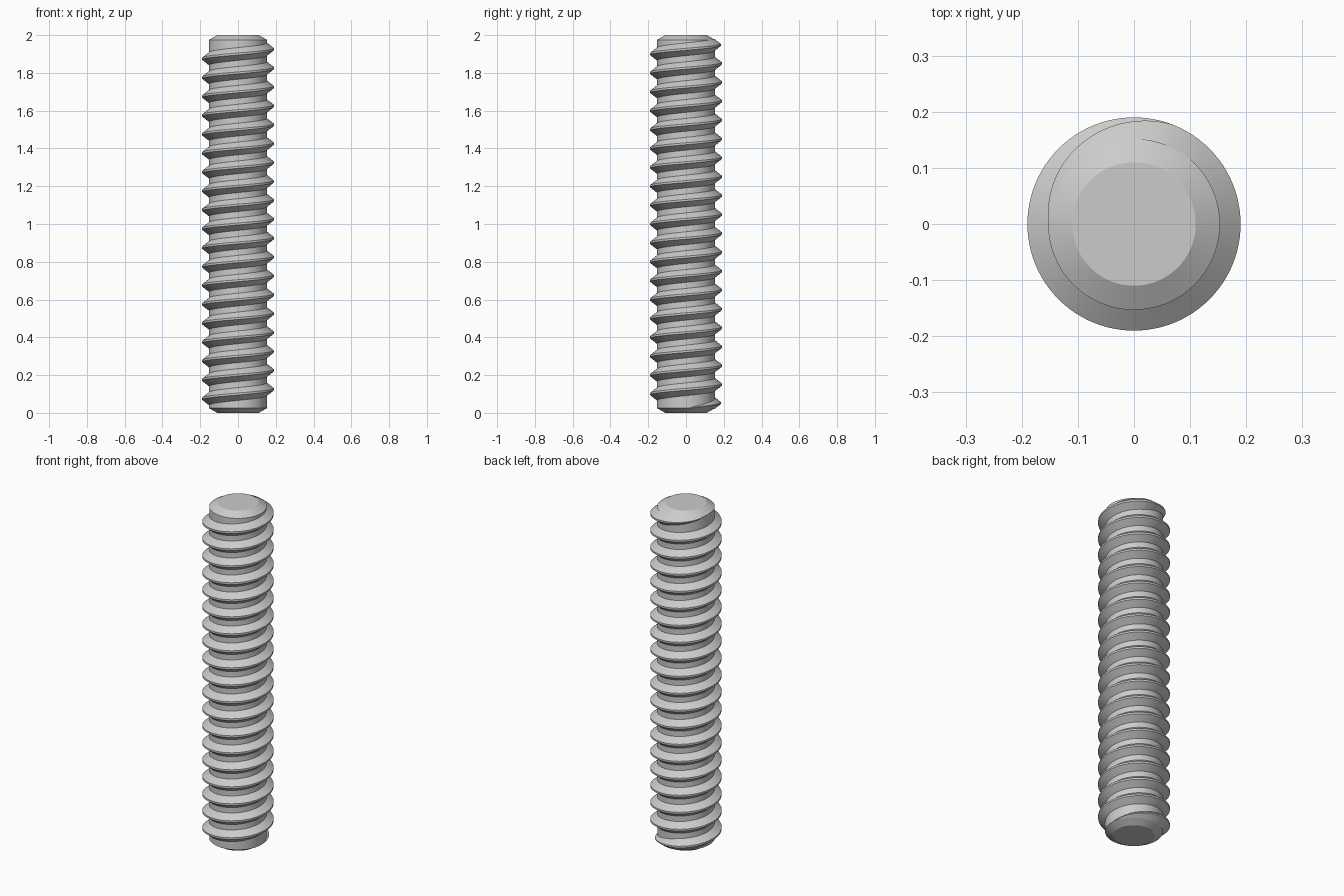
import bpy, bmesh
from math import cos, sin, pi, radians

cube = bpy.data.objects.get("Cube")
if cube:
    bpy.data.objects.remove(cube, do_unlink=True)

SEGMENTS = 96
HEIGHT = 2.0
CORE_R, THREAD_R, END_R = 0.153, 0.19, 0.11
CHAMFER = 0.025
PITCH, TURNS = 0.1, 19.5
CREST_HALF, BASE_HALF = 0.005, 0.035   # half widths of the thread section
TAPER = 110 / 360                      # run-out length in turns
SINK = 0.002                           # thread base buried in the core

steel = bpy.data.materials.new("steel grey")
steel.use_nodes = True
colour = (0.6, 0.6, 0.6, 1)
steel.diffuse_color = colour
steel.node_tree.nodes["Principled BSDF"].inputs["Base Color"].default_value = colour


def finish(name, bm):
    """Turn a bmesh into a smooth-shaded object with sharp edges kept."""
    bmesh.ops.recalc_face_normals(bm, faces=bm.faces)
    mesh = bpy.data.meshes.new(name)
    bm.to_mesh(mesh)
    bm.free()
    obj = bpy.data.objects.new(name, mesh)
    bpy.context.collection.objects.link(obj)
    mesh.materials.append(steel)
    bpy.ops.object.select_all(action='DESELECT')
    obj.select_set(True)
    bpy.context.view_layer.objects.active = obj
    bpy.ops.object.shade_smooth_by_angle(angle=radians(20))
    return obj


def bridge(bm, a, b):
    """Join two closed rings of vertices with quads."""
    n = len(a)
    for i in range(n):
        j = (i + 1) % n
        bm.faces.new((a[i], a[j], b[j], b[i]))


# Core rod with a chamfer at each end
bm = bmesh.new()
rings = []
for r, z in ((END_R, 0), (CORE_R, CHAMFER),
             (CORE_R, HEIGHT - CHAMFER), (END_R, HEIGHT)):
    rings.append([bm.verts.new((r * cos(2 * pi * i / SEGMENTS),
                                r * sin(2 * pi * i / SEGMENTS), z))
                  for i in range(SEGMENTS)])
for a, b in zip(rings, rings[1:]):
    bridge(bm, a, b)
bm.faces.new(rings[0])
bm.faces.new(rings[-1])
finish("core_rod", bm)

# Right-handed helical thread that runs out at both ends
bm = bmesh.new()
sections = []
steps = int(TURNS * SEGMENTS)
start_z = (HEIGHT - PITCH * TURNS) / 2
for s in range(steps + 1):
    turn = s / SEGMENTS
    grow = min(1, turn / TAPER, (TURNS - turn) / TAPER)
    angle = 2 * pi * turn
    z = start_z + PITCH * turn
    base, crest = BASE_HALF * grow + 0.0005, CREST_HALF * grow + 0.0002
    low = CORE_R - SINK
    high = CORE_R - SINK / 2 + (THREAD_R - CORE_R + SINK / 2) * grow
    sections.append([bm.verts.new((r * cos(angle), r * sin(angle), z + dz))
                     for r, dz in ((low, -base), (high, -crest),
                                   (high, crest), (low, base))])
for a, b in zip(sections, sections[1:]):
    bridge(bm, a, b)
bm.faces.new(sections[0])
bm.faces.new(sections[-1])
finish("helical_thread", bm)
